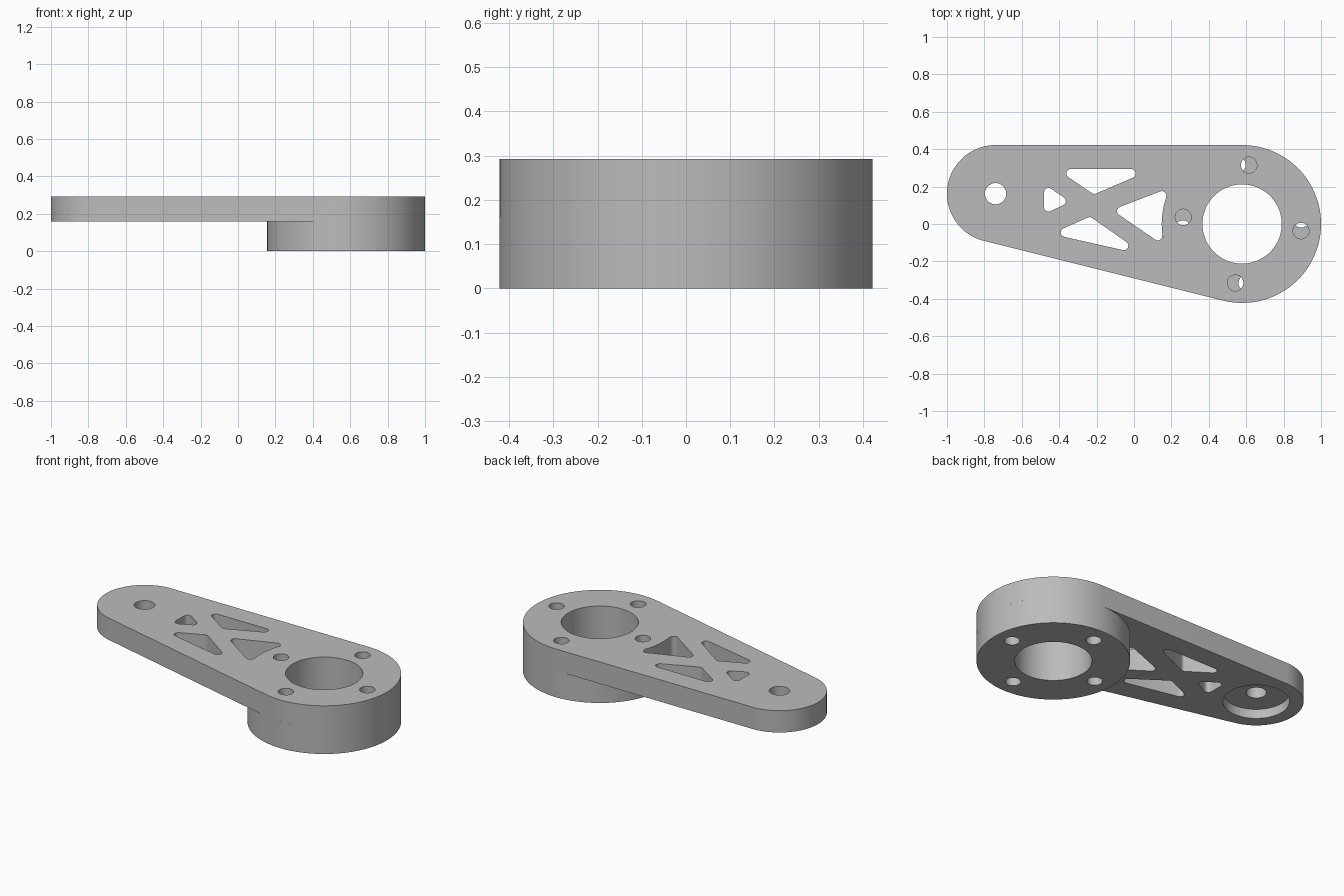
import bpy, bmesh
from math import radians, degrees, cos, sin, tan, atan2, pi
from mathutils import Vector

cube = bpy.data.objects.get("Cube")
if cube:
    bpy.data.objects.remove(cube, do_unlink=True)

# Main dimensions
HUB, HUB_R, BORE_R = Vector((0.578, 0)), 0.422, 0.212
TIP, TIP_R = Vector((-0.74, 0.162)), 0.26
SEAM, TOP = 0.16, 0.292
BOLT_RING, BOLT_R = 0.317, 0.043

grey = bpy.data.materials.new("plain grey")
grey.use_nodes = True
grey.diffuse_color = (0.5, 0.5, 0.5, 1)
grey.node_tree.nodes["Principled BSDF"].inputs["Base Color"].default_value = (0.5, 0.5, 0.5, 1)


def arc(centre, r, start, end, n):
    """Points on an arc, angles in degrees."""
    angles = [radians(start + (end - start) * i / n) for i in range(n + 1)]
    return [centre + Vector((cos(a), sin(a))) * r for a in angles]


def circle(centre, r, n=48):
    return arc(centre, r, 0, 360, n)[:-1]


def bolt_circles(turn):
    """Four bolt holes around the hub, turned by some degrees."""
    centres = arc(HUB, BOLT_RING, turn, turn + 270, 3)
    return [circle(c, BOLT_R, 32) for c in centres]


def rounded(corners, r=0.024, n=6):
    """Polygon with filleted corners; nearly straight corners stay as they are."""
    pts = []
    for i, p in enumerate(corners):
        a = (corners[i - 1] - p).normalized()
        b = (corners[(i + 1) % len(corners)] - p).normalized()
        half = a.angle(b) / 2
        if half > radians(75):
            pts.append(p)
            continue
        centre = p + (a + b).normalized() * (r / sin(half))
        ends = [p + d * (r / tan(half)) - centre for d in (a, b)]
        start = atan2(ends[0].y, ends[0].x)
        sweep = (atan2(ends[1].y, ends[1].x) - start + pi) % (2 * pi) - pi
        pts += arc(centre, r, degrees(start), degrees(start + sweep), n)
    return pts


def prism(name, outlines, z0, z1):
    """One object of upright prisms, one for each outline."""
    bm = bmesh.new()
    for pts in outlines:
        face = bm.faces.new([bm.verts.new((p.x, p.y, z0)) for p in pts])
        new = bmesh.ops.extrude_face_region(bm, geom=[face])["geom"]
        verts = [v for v in new if isinstance(v, bmesh.types.BMVert)]
        bmesh.ops.translate(bm, verts=verts, vec=(0, 0, z1 - z0))
    bmesh.ops.recalc_face_normals(bm, faces=bm.faces[:])
    mesh = bpy.data.meshes.new(name)
    bm.to_mesh(mesh)
    bm.free()
    mesh.materials.append(grey)
    obj = bpy.data.objects.new(name, mesh)
    bpy.context.collection.objects.link(obj)
    return obj


def cut(obj, outlines, z0, z1):
    """Subtract prisms from an object and drop the cutter."""
    cutter = prism("cutter", outlines, z0, z1)
    cutter.hide_render = True
    mod = obj.modifiers.new("cut", "BOOLEAN")
    mod.operation, mod.solver, mod.object = "DIFFERENCE", "EXACT", cutter
    bpy.context.view_layer.objects.active = obj
    bpy.ops.object.modifier_apply(modifier=mod.name)
    bpy.data.objects.remove(cutter, do_unlink=True)


# Arm plate: two round ends joined by tangent sides
axis = TIP - HUB
low = 2 * degrees(atan2(axis.y, axis.x)) - 90
outline = arc(HUB, HUB_R, low - 360, 90, 64) + arc(TIP, TIP_R, 90, low, 48)
plate = prism("arm_plate", [outline], SEAM, TOP)

# Truss windows in the plate; the hub-side one follows the hub's curve
V = Vector
windows = [
    [V((-0.417, 0.294)), V((0.102, 0.294)), V((-0.214, 0.158))],
    [V((-0.444, -0.053)), V((0.059, -0.166)), V((-0.235, 0.04))],
    [V((-0.481, 0.214)), V((-0.481, 0.053)), V((-0.34, 0.118))],
    [V((-0.118, 0.075))] + arc(HUB, 0.43, 196, 153, 8),
]
cut(plate, [circle(HUB, BORE_R, 72), circle(TIP, 0.057, 32)]
    + bolt_circles(-6.6) + [rounded(w) for w in windows], 0, 0.5)
# Bearing recess under the narrow end
cut(plate, [circle(TIP, 0.183, 64)], 0, SEAM + 0.057)

# Round hub under the wide end, bolt holes slightly turned
hub = prism("hub_boss", [circle(HUB, HUB_R, 120)], 0, SEAM)
cut(hub, [circle(HUB, BORE_R, 72)] + bolt_circles(4.3), -0.2, 0.5)

for obj in (plate, hub):
    bpy.ops.object.select_all(action="DESELECT")
    obj.select_set(True)
    bpy.context.view_layer.objects.active = obj
    bpy.ops.object.shade_smooth_by_angle(angle=radians(30))
